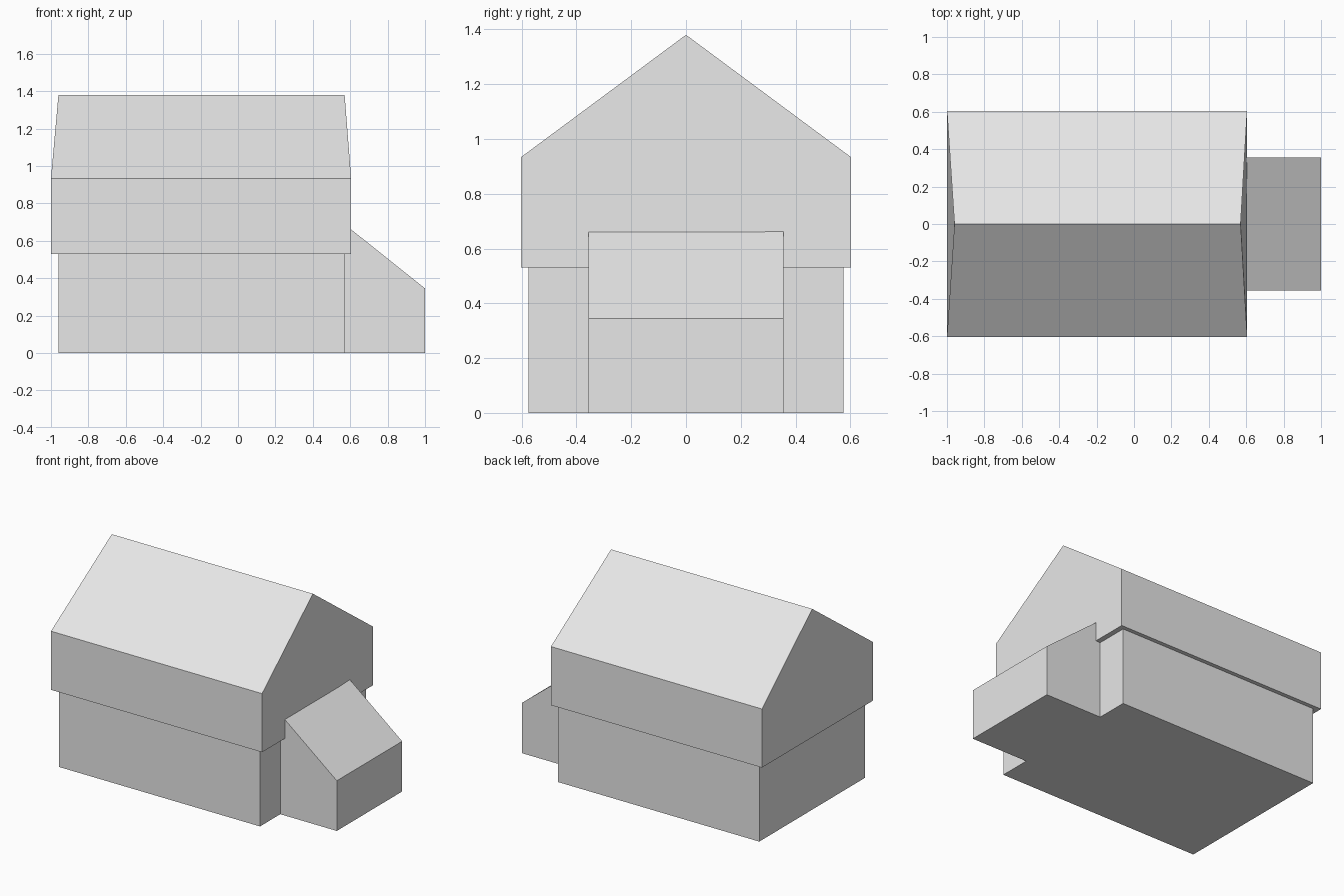
import bpy

if "Cube" in bpy.data.objects:
    bpy.data.objects.remove(bpy.data.objects["Cube"])

grey = bpy.data.materials.new("plain_grey")
grey.diffuse_color = (0.8, 0.8, 0.8, 1)
grey.use_nodes = True
grey.node_tree.nodes["Principled BSDF"].inputs["Base Color"].default_value = grey.diffuse_color


def loft(name, rings):
    """Closed solid through matching rings of points."""
    n = len(rings[0])
    verts = [p for ring in rings for p in ring]
    faces = [tuple(reversed(range(n))),
             tuple(range(len(verts) - n, len(verts)))]
    for r in range(len(rings) - 1):
        for i in range(n):
            j = (i + 1) % n
            faces.append((r * n + i, r * n + j, (r + 1) * n + j, (r + 1) * n + i))
    mesh = bpy.data.meshes.new(name)
    mesh.from_pydata(verts, [], faces)
    mesh.materials.append(grey)
    obj = bpy.data.objects.new(name, mesh)
    bpy.context.collection.objects.link(obj)
    return obj


def rect(x0, x1, y, z):
    return [(x0, -y, z), (x1, -y, z), (x1, y, z), (x0, y, z)]


WALL = (-0.96, 0.57)     # ground floor and ridge extent along x
UPPER = (-1.0, 0.605)    # jettied upper floor extent along x
EAVE, RIDGE, JETTY = 0.933, 1.38, 0.53

# Ground floor
loft("ground_floor", [rect(*WALL, 0.575, 0), rect(*WALL, 0.575, JETTY)])

# Overhanging upper floor with gabled roof, gables leaning in to the ridge
loft("upper_floor_and_roof", [
    [(xe, -0.603, JETTY), (xe, 0.603, JETTY), (xe, 0.603, EAVE),
     (xr, 0, RIDGE), (xe, -0.603, EAVE)]
    for xe, xr in zip(UPPER, WALL)])

# Lean-to with a single sloping roof on the right end
side = [(WALL[1], 0), (WALL[1], 0.688), (1.0, 0.345), (1.0, 0)]
loft("lean_to", [[(x, y, z) for x, z in side] for y in (-0.355, 0.355)])

# Make every face point outward
import bmesh
for obj in bpy.context.collection.objects:
    bm = bmesh.new()
    bm.from_mesh(obj.data)
    bmesh.ops.recalc_face_normals(bm, faces=bm.faces)
    bm.to_mesh(obj.data)
    bm.free()
